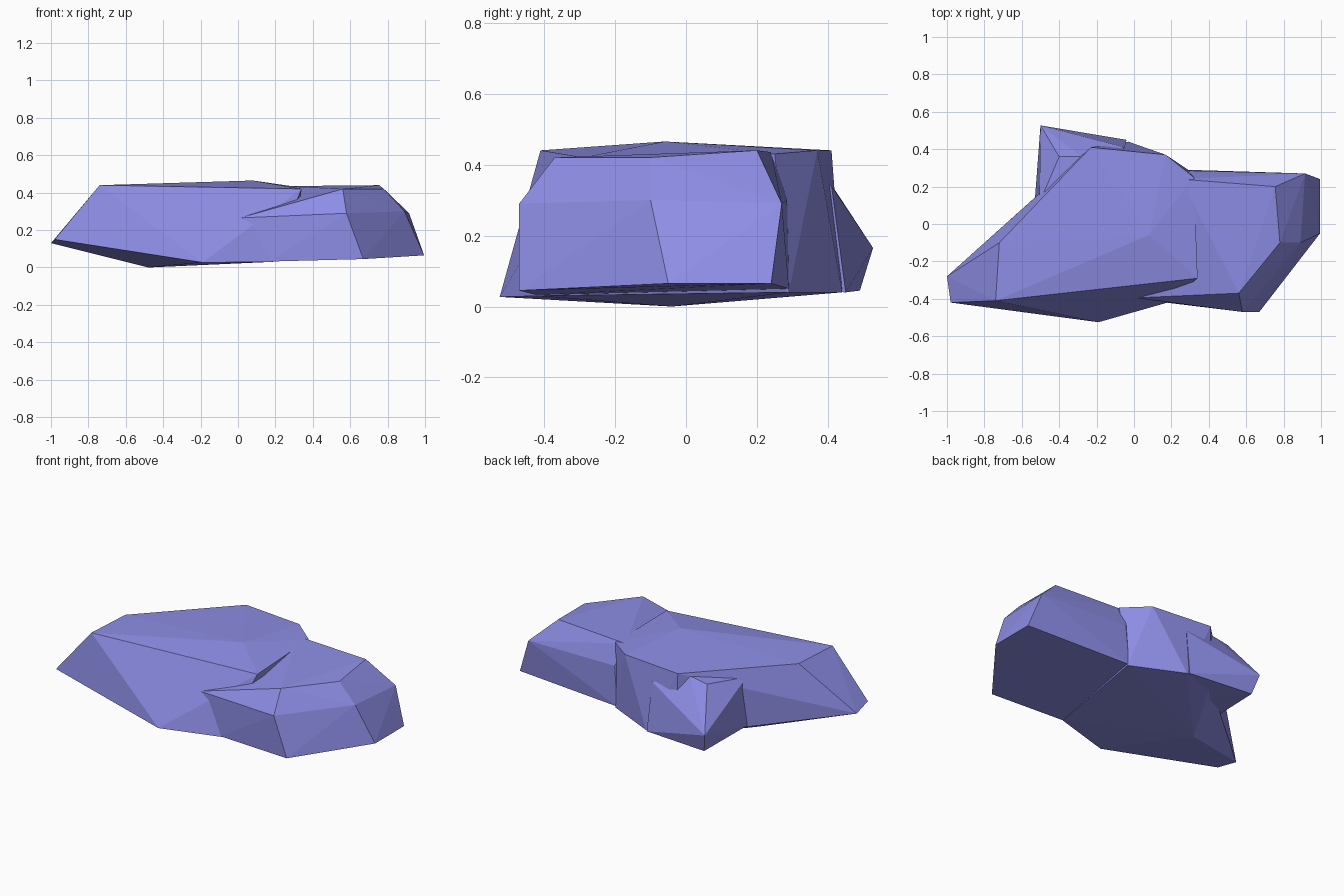
import bpy, bmesh

if "Cube" in bpy.data.objects:
    bpy.data.objects.remove(bpy.data.objects["Cube"])

mat = bpy.data.materials.new("rock_violet")
mat.diffuse_color = (0.27, 0.27, 0.8, 1)
mat.use_nodes = True
mat.node_tree.nodes["Principled BSDF"].inputs["Base Color"].default_value = mat.diffuse_color


def boulder(name, points):
    """Faceted convex chunk wrapped round a few corner points."""
    bm = bmesh.new()
    for p in points:
        bm.verts.new(p)
    res = bmesh.ops.convex_hull(bm, input=bm.verts)
    loose = {g for g in res["geom_interior"] + res["geom_unused"]
             if isinstance(g, bmesh.types.BMVert)}
    bmesh.ops.delete(bm, geom=list(loose), context='VERTS')
    bmesh.ops.recalc_face_normals(bm, faces=bm.faces)
    me = bpy.data.meshes.new(name)
    bm.to_mesh(me)
    bm.free()
    me.materials.append(mat)
    ob = bpy.data.objects.new(name, me)
    bpy.context.collection.objects.link(ob)
    return ob


# Main slab: top outline, then lower outline and belly point
rock = boulder("rock", [
    (-.74, -.41, .44), (-.72, -.10, .44), (-.23, .41, .44), (.17, .37, .44),
    (.32, .25, .43), (.08, -.06, .465), (.34, -.29, .42),
    (-1, -.28, .13), (-.98, -.42, .15), (-.19, -.525, .027), (.18, -.42, .03),
    (.29, .29, .04), (-.03, .44, .04), (-.22, .42, .05), (-.48, -.04, 0)])

# Right lobe: top, shoulder and foot corners
lobe = boulder("right_lobe", [
    (.56, -.37, .42), (.78, -.10, .42), (.755, .20, .44), (.25, .24, .435),
    (.58, -.47, .29), (.89, -.10, .30), (.915, .27, .29), (.01, -.395, .265),
    (.67, -.47, .045), (.995, -.05, .065), (.995, .24, .065),
    (.28, .29, .05), (.17, -.42, .032), (.3, .285, .3)])

# Back spur: upper rim, pointed tip and foot
spur = boulder("back_spur", [
    (-.505, .115, .38), (-.40, .36, .40), (-.28, .36, .42), (-.05, .41, .34),
    (-.50, .527, .165), (-.47, .49, .045), (-.04, .45, .04),
    (-.53, .13, .09), (-.2, .1, .05), (-.2, .1, .4)])

# Fuse the chunks into one shell
for part in (lobe, spur):
    mod = rock.modifiers.new("fuse_" + part.name, 'BOOLEAN')
    mod.operation = 'UNION'
    mod.solver = 'EXACT'
    mod.object = part
bpy.context.view_layer.update()
fused = bpy.data.meshes.new_from_object(
    rock.evaluated_get(bpy.context.evaluated_depsgraph_get()))
rock.modifiers.clear()
rock.data = fused
for part in (lobe, spur):
    bpy.data.objects.remove(part)
